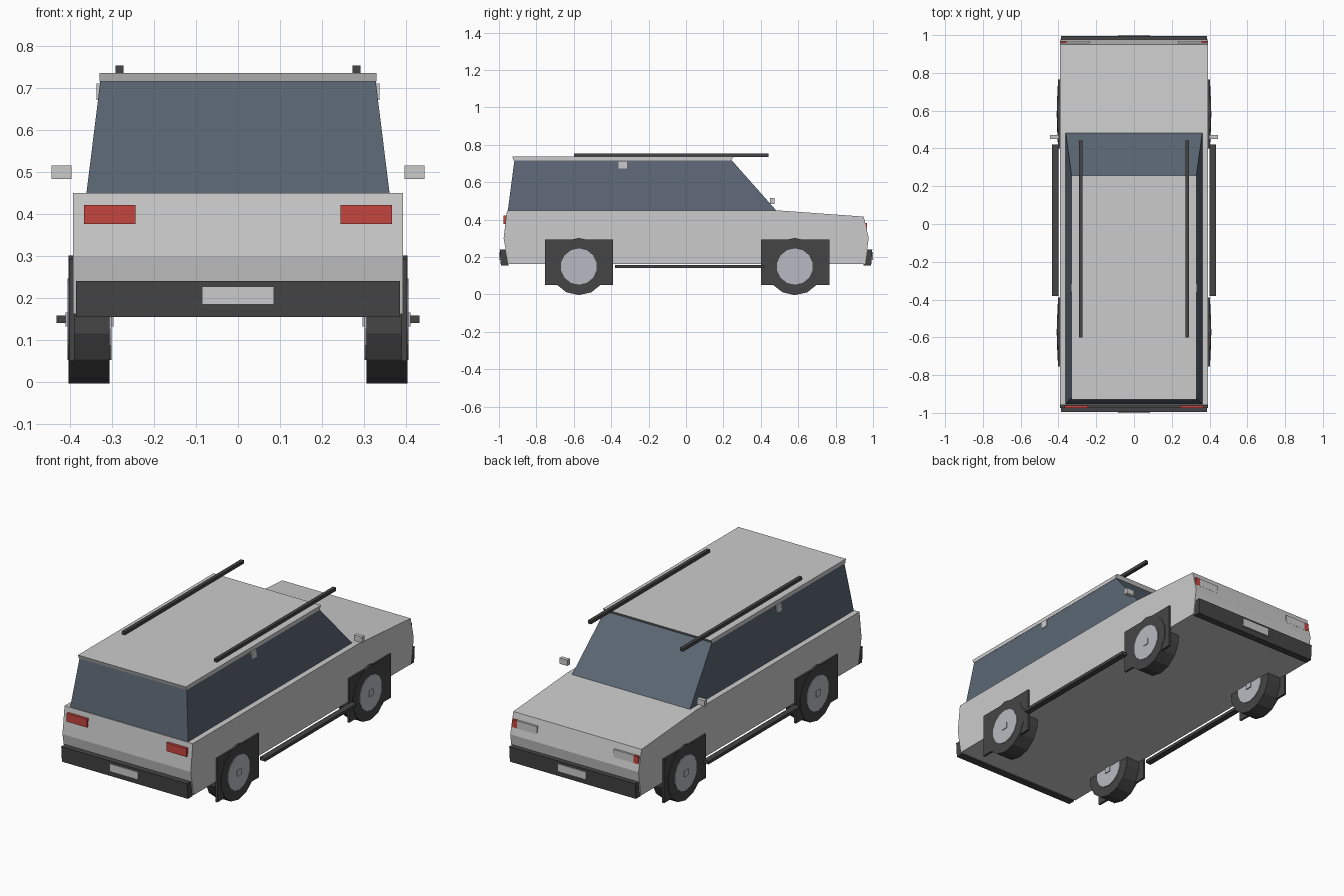
import bpy, bmesh, math
from mathutils import Matrix

if "Cube" in bpy.data.objects:
    bpy.data.objects.remove(bpy.data.objects["Cube"])


def mat(name, rgb):
    m = bpy.data.materials.new(name)
    m.diffuse_color = (*rgb, 1)
    m.use_nodes = True
    m.node_tree.nodes["Principled BSDF"].inputs["Base Color"].default_value = m.diffuse_color
    return m


PAINT = mat("light grey paint", (0.60, 0.60, 0.60))
GLASS = mat("blue grey glass", (0.105, 0.135, 0.175))
BLACK = mat("black trim", (0.06, 0.06, 0.06))
RED = mat("red lamp", (0.56, 0.06, 0.05))
METAL = mat("wheel metal", (0.48, 0.49, 0.54))


def add(name, bm, material):
    bmesh.ops.recalc_face_normals(bm, faces=bm.faces)
    me = bpy.data.meshes.new(name)
    bm.to_mesh(me)
    bm.free()
    me.materials.append(material)
    ob = bpy.data.objects.new(name, me)
    bpy.context.collection.objects.link(ob)
    return ob


def box(name, x, y, z, material):
    bm = bmesh.new()
    bmesh.ops.create_cube(bm, size=1)
    for v in bm.verts:
        for i, (lo, hi) in enumerate((x, y, z)):
            v.co[i] = hi if v.co[i] > 0 else lo
    return add(name, bm, material)


def mirrored_box(name, x, y, z, material):
    box(name + "_right", x, y, z, material)
    box(name + "_left", (-x[1], -x[0]), y, z, material)


def side_profile(name, points, material):
    """Cross a (y, z, half width) outline from side to side."""
    bm = bmesh.new()
    sides = [[bm.verts.new((s * w, y, z)) for y, z, w in points] for s in (-1, 1)]
    bm.faces.new(sides[0])
    bm.faces.new(sides[1])
    n = len(points)
    for i in range(n):
        j = (i + 1) % n
        bm.faces.new((sides[0][i], sides[0][j], sides[1][j], sides[1][i]))
    return add(name, bm, material)


def disc(name, r, x0, x1, y, z, n, material):
    """Cylinder lying along x with a flat side at the bottom."""
    bm = bmesh.new()
    bmesh.ops.create_cone(bm, cap_ends=True, segments=n, radius1=r, radius2=r, depth=x1 - x0)
    bmesh.ops.rotate(bm, verts=bm.verts, matrix=Matrix.Rotation(math.pi / n, 3, 'Z'))
    bmesh.ops.rotate(bm, verts=bm.verts, matrix=Matrix.Rotation(math.pi / 2, 3, 'Y'))
    bmesh.ops.translate(bm, verts=bm.verts, vec=((x0 + x1) / 2, y, z))
    return add(name, bm, material)


# Lower body, glasshouse and roof
W = 0.393
side_profile("body", [(-0.95, 0.162, W), (-0.975, 0.30, W), (-0.957, 0.45, W), (0.48, 0.45, W),
                      (0.95, 0.416, W), (0.977, 0.30, W), (0.957, 0.162, W)], PAINT)
side_profile("cabin_windows", [(-0.953, 0.445, 0.362), (-0.917, 0.72, 0.328),
                               (0.242, 0.72, 0.328), (0.486, 0.445, 0.362)], GLASS)
side_profile("roof", [(-0.922, 0.716, 0.33), (-0.929, 0.737, 0.33),
                      (0.256, 0.737, 0.33), (0.24, 0.716, 0.33)], PAINT)

# Roof rails, mirrors, side steps and small window tabs
mirrored_box("roof_rail", (0.273, 0.292), (-0.60, 0.442), (0.736, 0.754), BLACK)
mirrored_box("wing_mirror", (0.397, 0.445), (0.45, 0.472), (0.484, 0.516), PAINT)
mirrored_box("side_step", (0.40, 0.433), (-0.38, 0.42), (0.141, 0.158), BLACK)
mirrored_box("window_tab", (0.32, 0.337), (-0.36, -0.316), (0.672, 0.712), PAINT)

# Bumpers with number plates at both ends
for end, s in (("rear", -1), ("front", 1)):
    side_profile(end + "_bumper", [(s * 0.95, 0.155, 0.386), (s * 0.95, 0.241, 0.386),
                                   (s * 0.996, 0.241, 0.386), (s * 0.99, 0.155, 0.386)], BLACK)
    box(end + "_number_plate", (-0.086, 0.086), sorted((s * 0.985, s * 1.0)), (0.184, 0.227), PAINT)

# Lamps
mirrored_box("tail_lamp", (0.244, 0.367), (-0.975, -0.94), (0.376, 0.422), RED)
mirrored_box("headlamp", (0.235, 0.358), (0.93, 0.969), (0.338, 0.381), PAINT)
mirrored_box("turn_signal", (0.358, 0.387), (0.93, 0.969), (0.338, 0.381), RED)

# Wheels with square arch panels, rims and centre caps
for axle, y in (("rear", -0.573), ("front", 0.582)):
    mirrored_box(axle + "_arch_panel", (0.390, 0.402), (y - 0.182, y + 0.184), (0.05, 0.293), BLACK)
    for side, s in (("left", -1), ("right", 1)):
        def wheel_part(part, r, a, b, n, m):
            lo, hi = sorted((s * a, s * b))
            disc(f"{axle}_{side}_{part}", r, lo, hi, y, 0.149, n, m)
        wheel_part("tyre", 0.149 / math.cos(math.pi / 14), 0.307, 0.404, 14, BLACK)
        wheel_part("rim", 0.097, 0.302, 0.407, 14, METAL)
        wheel_part("cap", 0.024, 0.297, 0.411, 4, METAL)
